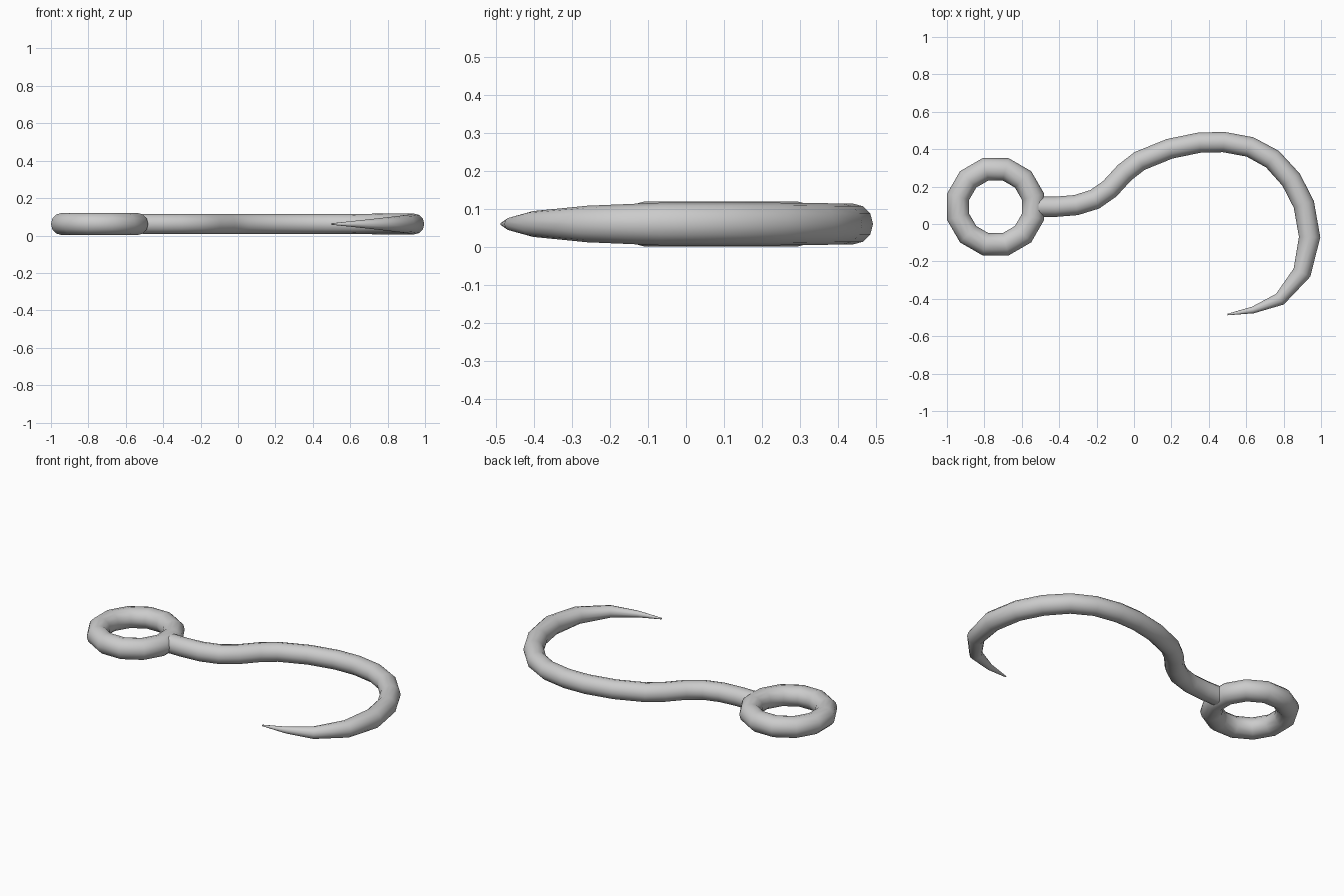
import bpy, bmesh, math
from mathutils import Vector

if "Cube" in bpy.data.objects:
    bpy.data.objects.remove(bpy.data.objects["Cube"])

Z = 0.0615
SIDES = 12


def sweep(name, path, closed=False):
    """Sweep a round section along a flat path of (x, y, radius)."""
    bm = bmesh.new()
    n = len(path)
    pts = [Vector((p[0], p[1])) for p in path]
    rings = []
    for i, (x, y, r) in enumerate(path):
        a = pts[i - 1] if closed or i > 0 else pts[i]
        b = pts[(i + 1) % n] if closed or i < n - 1 else pts[i]
        d1, d2 = pts[i] - a, b - pts[i]
        t = sum((d.normalized() for d in (d1, d2) if d.length > 0), Vector((0, 0))).normalized()
        ref = d1 if d1.length > 0 else d2
        miter = 1 / max(0.7, t.dot(ref.normalized()))
        side = Vector((-t.y, t.x)) * miter
        ring = []
        for k in range(SIDES):
            q = math.tau * k / SIDES
            c, s = r * math.cos(q), r * math.sin(q)
            ring.append(bm.verts.new((x + side.x * c, y + side.y * c, Z + s)))
        rings.append(ring)
    for i in range(n if closed else n - 1):
        r0, r1 = rings[i], rings[(i + 1) % n]
        for k in range(SIDES):
            j = (k + 1) % SIDES
            bm.faces.new((r0[k], r0[j], r1[j], r1[k]))
    if not closed:
        bm.faces.new(rings[0])
        bm.faces.new(rings[-1])
    bmesh.ops.recalc_face_normals(bm, faces=bm.faces[:])
    me = bpy.data.meshes.new(name)
    bm.to_mesh(me)
    bm.free()
    ob = bpy.data.objects.new(name, me)
    bpy.context.collection.objects.link(ob)
    bpy.ops.object.select_all(action='DESELECT')
    ob.select_set(True)
    bpy.context.view_layer.objects.active = ob
    bpy.ops.object.shade_smooth_by_angle(angle=math.radians(50))
    return ob


# Twelve-sided eye ring
eye = []
for i in range(12):
    a = math.radians(15 + 30 * i)
    eye.append((-0.74 + 0.2075 * math.cos(a), 0.092 + 0.2075 * math.sin(a), 0.0595))
sweep("eye_ring", eye, closed=True)

# Curved shank and tapering point
sweep("hook_shank", [
    (-0.51, 0.092, 0.054), (-0.42, 0.092, 0.054), (-0.31, 0.101, 0.054),
    (-0.21, 0.132, 0.054), (-0.13, 0.188, 0.054), (-0.05, 0.275, 0.054),
    (0.03, 0.337, 0.054), (0.19, 0.402, 0.054), (0.35, 0.435, 0.054),
    (0.48, 0.438, 0.054), (0.62, 0.412, 0.054), (0.74, 0.347, 0.055),
    (0.84, 0.237, 0.056), (0.908, 0.105, 0.056), (0.939, -0.07, 0.056),
    (0.898, -0.26, 0.048), (0.78, -0.402, 0.034), (0.635, -0.46, 0.018),
    (0.5, -0.484, 0.004)])
